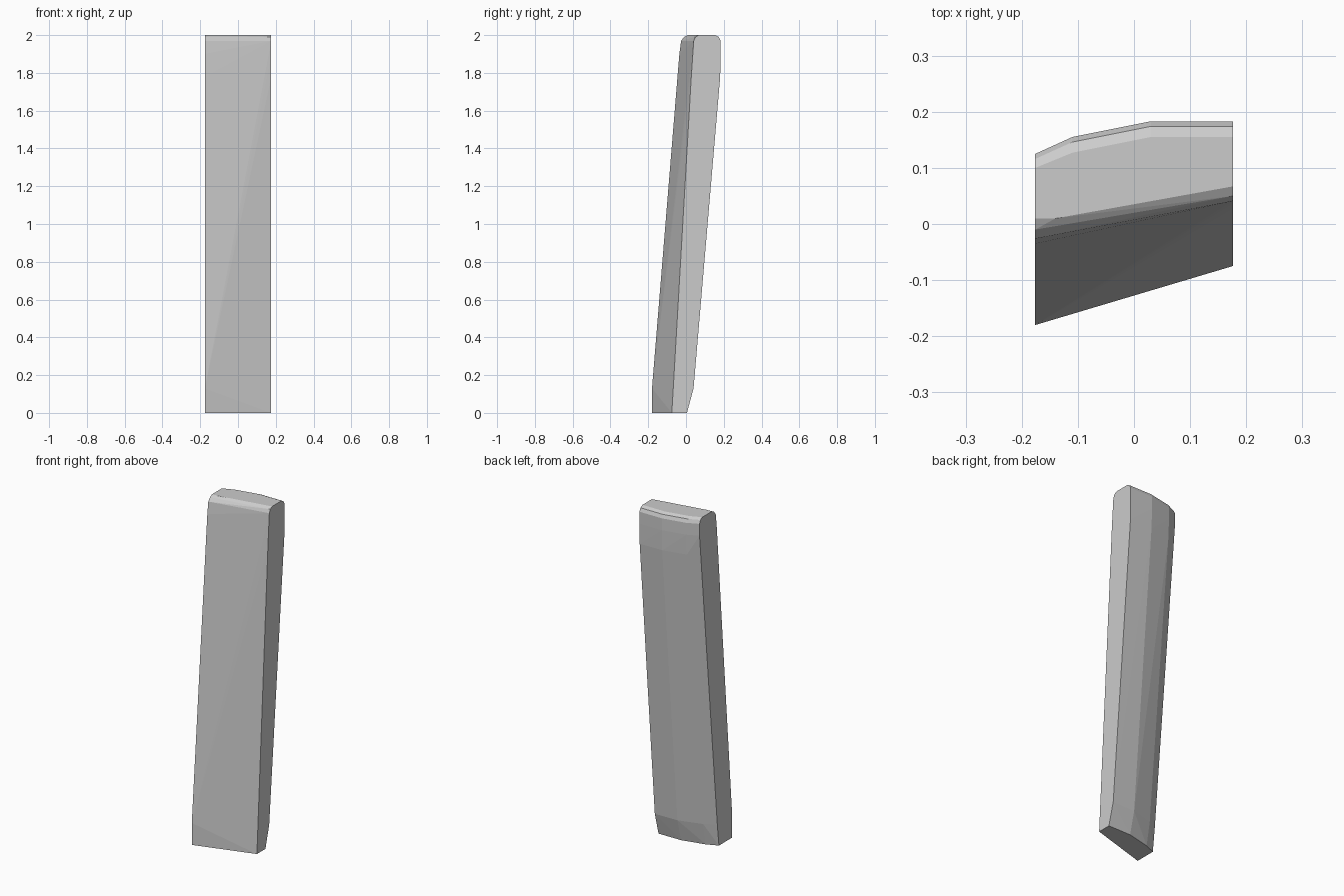
import bpy, bmesh

# Leaning plank: horizontal sections from base to rounded top
# z, front y at (left, right), back y at the four back corners
FRONT_X = (-0.176, 0.176)
BACK_X = (-0.176, -0.11, 0.03, 0.176)
SECTIONS = [
    (0.00, (-0.180, -0.075), (-0.056, -0.028, 0.004, 0.005)),
    (0.13, (-0.180, -0.067), (-0.041, -0.003, 0.037, 0.040)),
    (1.78, (-0.045, 0.028), (0.113, 0.149, 0.179, 0.181)),
    (1.90, (-0.035, 0.036), (0.125, 0.155, 0.183, 0.183)),
    (1.97, (-0.026, 0.041), (0.125, 0.155, 0.183, 0.183)),
    (1.99, (-0.010, 0.050), (0.116, 0.146, 0.174, 0.174)),
    (2.00, (0.010, 0.067), (0.100, 0.127, 0.155, 0.155)),
]

bm = bmesh.new()
for z, front, back in SECTIONS:
    for x, y in list(zip(FRONT_X, front)) + list(zip(BACK_X, back)):
        bm.verts.new((x, y, z))
# Small clipped corner at the top front left
bm.verts.new((-0.14, 0.010, 2.0))

# The plank is the convex skin of its sections
hull = bmesh.ops.convex_hull(bm, input=bm.verts[:])
unused = {v for v in bm.verts if not v.link_faces}
bmesh.ops.delete(bm, geom=list(unused), context='VERTS')
bmesh.ops.recalc_face_normals(bm, faces=bm.faces[:])

mesh = bpy.data.meshes.new("leaning_plank")
bm.to_mesh(mesh)
bm.free()
plank = bpy.data.objects.new("leaning_plank", mesh)
bpy.context.collection.objects.link(plank)
